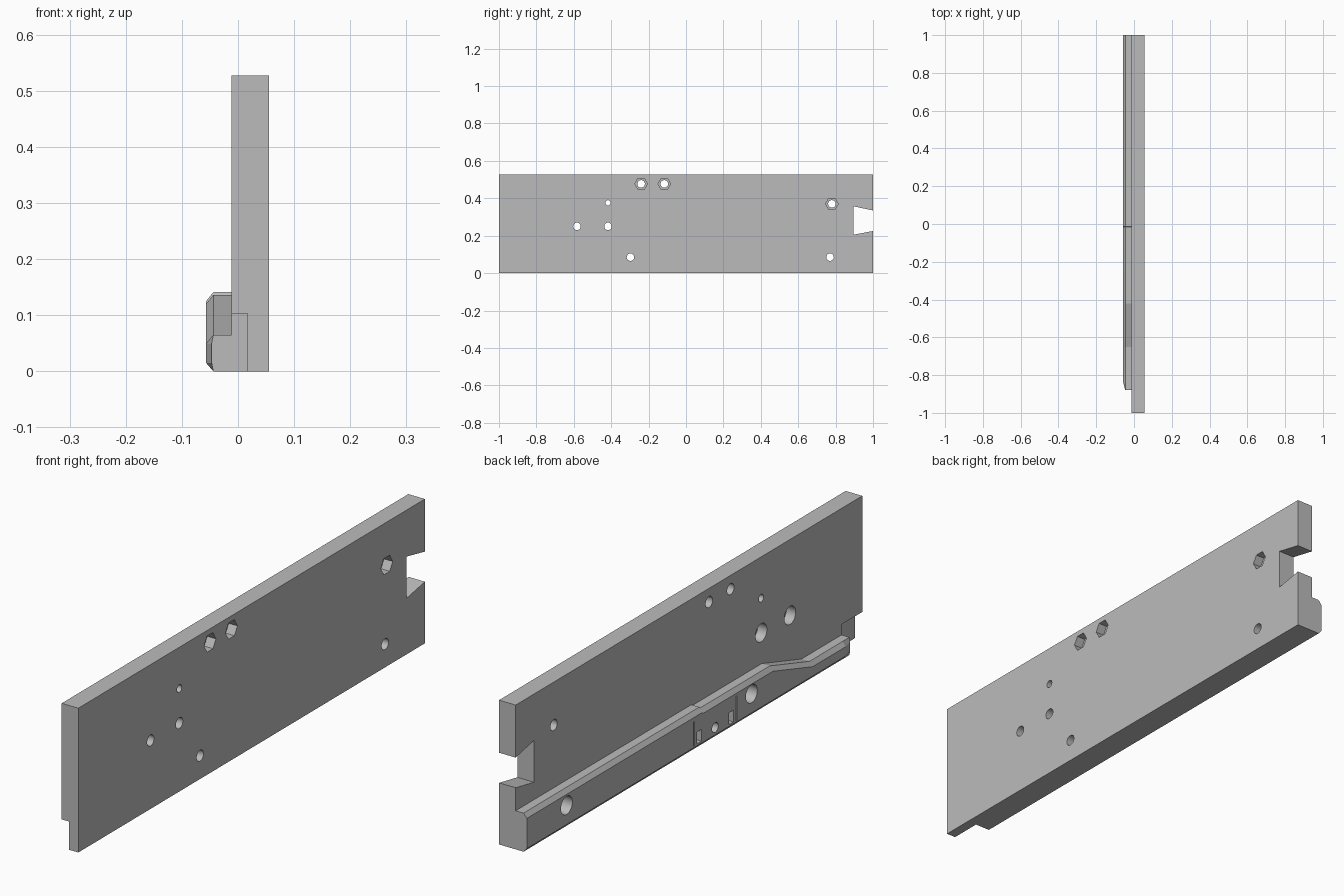
import bpy, bmesh
from math import sin, cos, pi, radians

cube = bpy.data.objects.get("Cube")
if cube:
    bpy.data.objects.remove(cube, do_unlink=True)

# Single plain grey material
grey = bpy.data.materials.new("plain_grey")
grey.use_nodes = True
colour = (0.5, 0.5, 0.5, 1)
grey.diffuse_color = colour
grey.node_tree.nodes["Principled BSDF"].inputs["Base Color"].default_value = colour


def loft(name, sections):
    """Solid skinned through matching closed cross-sections."""
    bm = bmesh.new()
    rings = [[bm.verts.new(p) for p in s] for s in sections]
    for a, b in zip(rings, rings[1:]):
        for i in range(len(a)):
            j = (i + 1) % len(a)
            bm.faces.new((a[i], a[j], b[j], b[i]))
    bm.faces.new(rings[0])
    bm.faces.new(rings[-1])
    bmesh.ops.recalc_face_normals(bm, faces=bm.faces)
    mesh = bpy.data.meshes.new(name)
    bm.to_mesh(mesh)
    bm.free()
    mesh.materials.append(grey)
    obj = bpy.data.objects.new(name, mesh)
    bpy.context.collection.objects.link(obj)
    return obj


def prism(name, outline, x0, x1):
    """Side outline (y, z) extruded across the thickness."""
    return loft(name, [[(x, y, z) for y, z in outline] for x in (x0, x1)])


def disc(y, z, r, sides=32):
    return [(y + r * cos(2 * pi * i / sides), z + r * sin(2 * pi * i / sides)) for i in range(sides)]


def box(y0, y1, z0, z1):
    return [(y0, z0), (y1, z0), (y1, z1), (y0, z1)]


def combine(target, tool, operation):
    """Apply one boolean and discard the tool."""
    mod = target.modifiers.new("cut", 'BOOLEAN')
    mod.operation, mod.solver, mod.object = operation, 'EXACT', tool
    bpy.context.view_layer.objects.active = target
    bpy.ops.object.modifier_apply(modifier=mod.name)
    bpy.data.objects.remove(tool, do_unlink=True)


def cut(outline, x0, x1):
    combine(plate, prism("cutter", outline, x0, x1), 'DIFFERENCE')


INNER, OUTER, RAIL = -0.012, 0.055, -0.057

# Plate with a dovetail notch in its rear end
plate = prism("side_plate", [(-1, 0), (1, 0), (1, 0.225), (0.895, 0.205), (0.895, 0.357),
                             (1, 0.335), (1, 0.527), (-1, 0.527)], INNER, OUTER)

# Rebate in the lower front corner
cut(box(-1.1, -0.88, -0.1, 0.103), -0.1, 0.017)


# Chamfered rail that steps down and tapers towards the front
def rail_section(y, top, out):
    return [(x, y, z) for x, z in ((0, 0), (-0.044, 0), (out, 0.015),
                                   (out, top - 0.016), (-0.044, top), (0, top))]


rail = loft("rail", [rail_section(*s) for s in (
    (1, 0.141, RAIL), (-0.014, 0.141, RAIL), (-0.016, 0.136, RAIL), (-0.42, 0.136, RAIL),
    (-0.65, 0.065, RAIL), (-0.84, 0.065, RAIL), (-0.88, 0.065, -0.047))])
combine(plate, rail, 'UNION')

# Through holes: y, z, radius
bolts = [(-0.24, 0.477), (-0.116, 0.477), (0.78, 0.37)]
rail_bolts = [(-0.297, 0.085), (0.77, 0.085)]
pivots = [(-0.583, 0.25), (-0.417, 0.25)]
for y, z in bolts + rail_bolts + pivots:
    cut(disc(y, z, 0.02), -0.1, 0.1)
cut(disc(-0.417, 0.376, 0.014), -0.1, 0.1)

# Hexagonal nut pockets on the outer face
for y, z in bolts:
    cut(disc(y, z, 0.034, 6), 0.02, 0.1)

# Round counterbores on the inner side
for y, z in rail_bolts:
    cut(disc(y, z, 0.033), -0.1, -0.015)
for y, z in pivots:
    cut(disc(y, z, 0.033), -0.1, 0.025)

# Blind hole flanked by two small pockets and shallow slits in the rail
cut(disc(-0.087, 0.042, 0.018), -0.1, -0.02)
for side in (-1, 1):
    y = -0.087 + side * 0.092
    cut(box(y - 0.013, y + 0.013, 0.022, 0.065), -0.1, -0.03)
    y = -0.087 + side * 0.122
    cut(box(y - 0.003, y + 0.003, 0.02, 0.11), -0.1, RAIL + 0.005)

bpy.ops.object.select_all(action='DESELECT')
plate.select_set(True)
bpy.context.view_layer.objects.active = plate
bpy.ops.object.shade_smooth_by_angle(angle=radians(14))
